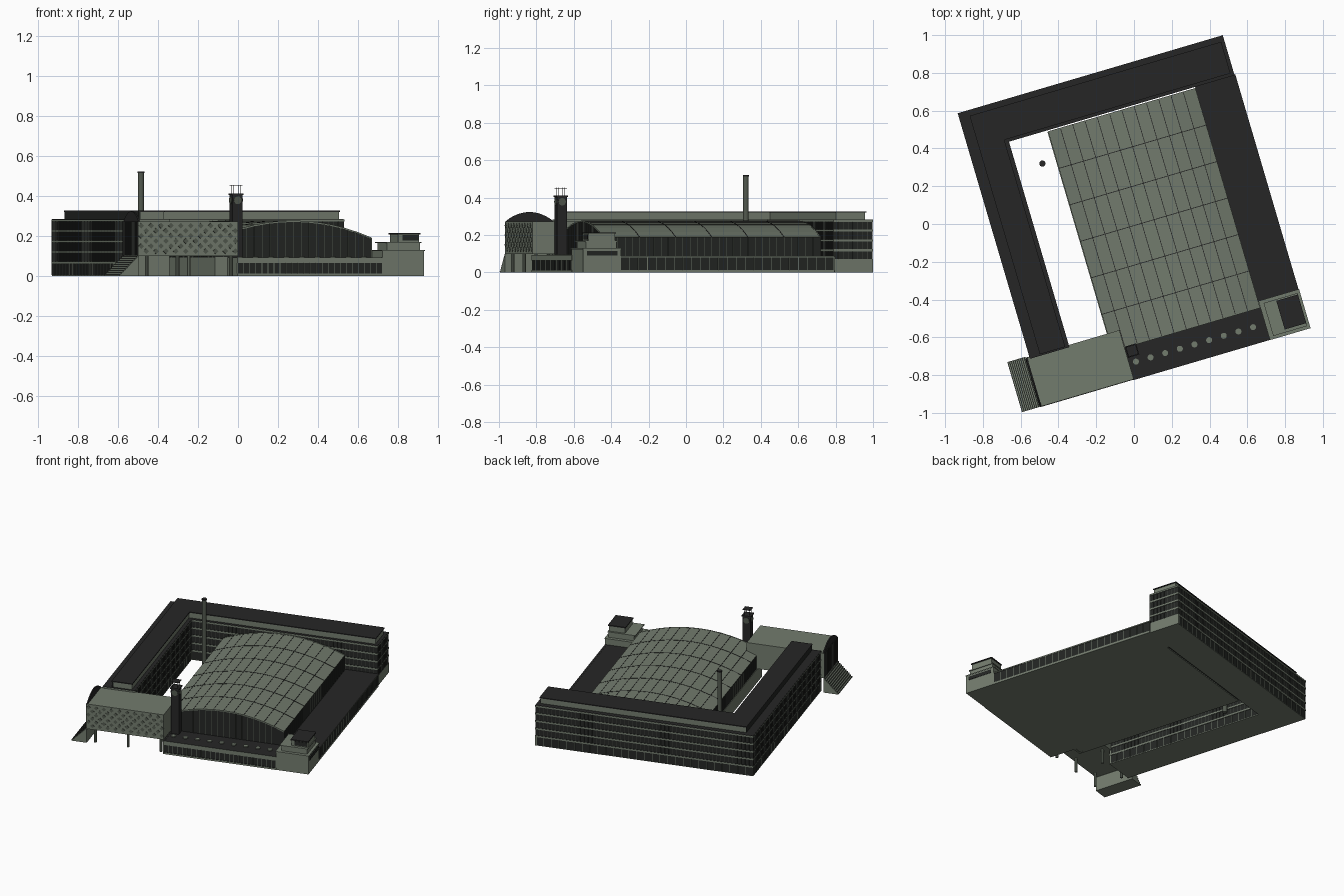
import bpy, bmesh, math
from mathutils import Matrix

old = bpy.data.objects.get("Cube")
if old:
    bpy.data.objects.remove(old)

TURN = Matrix.Rotation(math.radians(16.4), 4, 'Z')


def material(name, rgb):
    m = bpy.data.materials.new(name)
    m.use_nodes = True
    m.diffuse_color = (*rgb, 1)
    m.node_tree.nodes["Principled BSDF"].inputs["Base Color"].default_value = (*rgb, 1)
    return m


STONE = material("grey green stone", (0.17, 0.20, 0.155))
SOOT = material("weathered stone", (0.085, 0.10, 0.078))
DARK = material("dark roofing", (0.019, 0.019, 0.019))
GLASS = material("dark glass", (0.017, 0.019, 0.017))
METAL = material("window frames", (0.045, 0.05, 0.042))


def finish(name, bm, *mats):
    """Turn the part onto the site axis and link it."""
    bmesh.ops.recalc_face_normals(bm, faces=bm.faces)
    bm.transform(TURN)
    mesh = bpy.data.meshes.new(name)
    bm.to_mesh(mesh)
    bm.free()
    for m in mats:
        mesh.materials.append(m)
    ob = bpy.data.objects.new(name, mesh)
    bpy.context.collection.objects.link(ob)
    return ob


def boxes(name, mat, items, top=None):
    """Boxes given as (u0, u1, v0, v1, z0, z1), with an optional roof material."""
    bm = bmesh.new()
    for u0, u1, v0, v1, z0, z1 in items:
        mat4 = Matrix.Translation(((u0 + u1) / 2, (v0 + v1) / 2, (z0 + z1) / 2))
        mat4 = mat4 @ Matrix.Diagonal((u1 - u0, v1 - v0, z1 - z0, 1))
        bmesh.ops.create_cube(bm, size=1, matrix=mat4)
    bm.normal_update()
    if top:
        for f in bm.faces:
            f.material_index = int(f.normal.z > 0.5)
    return finish(name, bm, mat, top or mat)


def prism(name, profile, axis, a, b, mats, rule=None):
    """Extrude a (p, z) profile along u or v from a to b."""
    bm = bmesh.new()
    put = (lambda p, z: (a, p, z)) if axis == 'u' else (lambda p, z: (p, a, z))
    face = bm.faces.new([bm.verts.new(put(p, z)) for p, z in profile])
    out = bmesh.ops.extrude_face_region(bm, geom=[face])
    step = (b - a, 0, 0) if axis == 'u' else (0, b - a, 0)
    bmesh.ops.translate(bm, vec=step, verts=[g for g in out['geom'] if isinstance(g, bmesh.types.BMVert)])
    bmesh.ops.recalc_face_normals(bm, faces=bm.faces)
    bm.normal_update()
    if rule:
        for f in bm.faces:
            f.material_index = rule(f)
    return finish(name, bm, *mats)


def cylinders(name, mat, spots, r, z0, z1, n=16):
    bm = bmesh.new()
    for u, v in spots:
        bmesh.ops.create_cone(bm, cap_ends=True, segments=n, radius1=r, radius2=r, depth=z1 - z0,
                              matrix=Matrix.Translation((u, v, (z0 + z1) / 2)))
    return finish(name, bm, mat)


def posts_u(u0, u1, v, z0, z1, n, w=0.003):
    """Row of thin uprights along u on a wall at v."""
    us = [u0 + (u1 - u0) * i / n for i in range(n + 1)]
    return [(u - w / 2, u + w / 2, v - 0.002, v + 0.002, z0, z1) for u in us]


def posts_v(v0, v1, u, z0, z1, n, w=0.003):
    """Row of thin uprights along v on a wall at u."""
    vs = [v0 + (v1 - v0) * i / n for i in range(n + 1)]
    return [(u - 0.002, u + 0.002, v - w / 2, v + w / 2, z0, z1) for v in vs]


BASE = 0.003  # walls start just above the underside slab

# Office wings: left and back, joined in an L
L, R, IN = -0.727, 0.73, -0.515
FRONT, BACK, COURT = -0.526, 0.823, 0.608
wings = [(L, IN, FRONT, COURT + 0.01), (L, R, COURT, BACK)]
boxes("office_wings", GLASS, [(*w, BASE, 0.283) for w in wings], DARK)
bands = []
for z in (0.06, 0.113, 0.166, 0.219, 0.271):
    bands += [(a - 0.003, b + 0.003, c - 0.003, d + 0.003, z, z + 0.011) for a, b, c, d in wings]
boxes("floor_bands", STONE, bands, DARK)
boxes("wing_penthouse", STONE,
      [(-0.668, -0.538, FRONT + 0.01, 0.65, 0.283, 0.32), (-0.668, 0.71, 0.626, 0.79, 0.283, 0.32)], DARK)
boxes("penthouse_glazing", GLASS, [(-0.671, -0.66, FRONT + 0.008, 0.79, 0.284, 0.32)])
boxes("penthouse_roof", DARK,
      [(-0.673, -0.533, FRONT + 0.005, 0.65, 0.32, 0.326), (-0.673, 0.715, 0.621, 0.795, 0.32, 0.326)])
boxes("wing_window_frames", METAL,
      posts_v(FRONT, BACK, L, 0.07, 0.28, 50) + posts_v(FRONT, COURT, IN, 0.07, 0.28, 42)
      + posts_u(L, R, BACK, 0.07, 0.28, 54) + posts_u(IN, R, COURT, 0.07, 0.28, 46)
      + posts_v(COURT, BACK, R, 0.07, 0.28, 8) + posts_u(L, IN, FRONT, 0.07, 0.28, 8))
boxes("wing_ground_posts", STONE,
      posts_v(FRONT, BACK, L, BASE, 0.065, 26) + posts_u(L, R, BACK, BASE, 0.065, 28)
      + posts_v(FRONT, COURT, IN, BASE, 0.065, 22))
boxes("wing_end_walls", STONE,
      [(R - 0.01, R + 0.003, COURT, BACK + 0.003, 0, 0.065), (L, IN + 0.002, FRONT - 0.003, FRONT + 0.01, 0, 0.1)])

# Main hall with a shallow vaulted roof
H0, H1, HF, HB = -0.298, 0.515, -0.612, 0.596
MID, HALF = (H0 + H1) / 2, (H1 - H0) / 2
PANELS = 12


def vault_z(u):
    return 0.19 + 0.085 * (1 - ((u - MID) / HALF) ** 2)


crown = [H0 + (H1 - H0) * i / PANELS for i in range(PANELS + 1)]
arc = [(u, vault_z(u)) for u in crown]
prism("main_hall", [(H0, BASE)] + arc + [(H1, BASE)], 'v', HF, HB, (GLASS, STONE),
      lambda f: int(abs(f.normal.z) > 0.4))


def vault_strip(name, mat, v, width):
    ring = [(u, z + 0.0015) for u, z in arc] + [(u, z - 0.006) for u, z in reversed(arc)]
    prism(name, ring, 'v', v - width / 2, v + width / 2, (mat,))


for i in range(1, 6):
    vault_strip("vault_cross_seam", DARK, HF + (HB - HF) * i / 6, 0.004)
for v in (HF, HB):
    vault_strip("vault_edge_trim", STONE, v, 0.006)
boxes("vault_long_seams", DARK,
      [(u - 0.0018, u + 0.0018, HF, HB, vault_z(u) - 0.004, vault_z(u) + 0.0015) for u in crown[1:-1]])
mullions = []
for i in range(21):
    u = H0 + (H1 - H0) * i / 20
    for v in (HF, HB):
        mullions.append((u - 0.0012, u + 0.0012, v - 0.002, v + 0.002, 0.09, vault_z(u) - 0.004))
for u in (H0, H1):
    mullions += posts_v(HF, HB, u, 0.085, 0.188, 30, 0.0025)
boxes("hall_mullions", SOOT, mullions)
boxes("hall_court_plinth", STONE,
      [(H0 - 0.004, H0 + 0.01, HF, HB, 0, 0.095), (H0 - 0.004, -0.23, HF - 0.004, HF + 0.01, 0, 0.095)])

# Low front block and right wing, with dark coping on top of the trim
F = -0.788
boxes("front_block", GLASS, [(-0.233, 0.525, F, HF, BASE, 0.09)], DARK)
boxes("front_block_trim", STONE,
      [(-0.236, 0.525, F - 0.004, F + 0.006, 0.064, 0.092), (-0.236, 0.525, F - 0.004, F + 0.006, 0, 0.012),
       (-0.237, -0.227, F, -0.5, 0, 0.092)] + posts_u(-0.233, 0.52, F, 0.01, 0.07, 24), DARK)
cylinders("front_skylights", STONE, [(-0.196 + 0.0808 * i, -0.702) for i in range(9)], 0.016, 0.08, 0.097)
W = 0.735
boxes("right_wing", GLASS, [(H1, W, -0.58, COURT + 0.005, BASE, 0.086)], DARK)
boxes("right_wing_trim", STONE,
      [(W - 0.01, W + 0.003, -0.58, COURT, 0, 0.014), (W - 0.01, W + 0.003, -0.58, COURT, 0.079, 0.087)]
      + posts_v(-0.58, COURT, W, 0.01, 0.082, 24), DARK)

# Stepped corner pavilion
boxes("corner_pavilion", STONE,
      [(0.52, 0.738, -0.79, -0.58, 0, 0.124), (0.55, 0.722, -0.77, -0.6, 0.12, 0.166),
       (0.613, 0.722, -0.756, -0.608, 0.166, 0.208)])
boxes("pavilion_slabs", STONE,
      [(0.517, 0.741, -0.793, -0.577, 0.124, 0.13), (0.54, 0.727, -0.777, -0.595, 0.164, 0.17)])
boxes("pavilion_top_roof", DARK, [(0.608, 0.727, -0.761, -0.603, 0.207, 0.214)])
boxes("pavilion_windows", GLASS,
      [(0.635, 0.718, -0.759, -0.75, 0.176, 0.204), (0.73, 0.741, -0.77, -0.6, 0.09, 0.114)])

# Raised entrance hall on pillars, glazed at its outer end
E0, E1, EF, EB = -0.75, -0.233, -0.788, -0.517
boxes("entrance_hall", STONE, [(E0, E1, EF, EB, 0.098, 0.272)])
boxes("entrance_end_glazing", GLASS, [(E0 - 0.004, E0 + 0.002, EF + 0.006, EB - 0.006, 0.102, 0.272)])
boxes("entrance_end_frames", METAL, posts_v(EF + 0.01, EB - 0.01, E0 - 0.004, 0.102, 0.27, 9))
prism("entrance_end_gable",
      [(EF + (EB - EF) * i / 12, 0.27 + 0.053 * math.sin(math.pi * i / 12) ** 0.8 if 0 < i < 12 else 0.27)
       for i in range(13)], 'u', E0, E0 + 0.008, (DARK,))
bm = bmesh.new()
ROWS, COLS = 6, 20
for r in range(ROWS):
    for c in range(COLS):
        if (r + c) % 2:
            u, z = E0 + (E1 - E0) * (c + 0.5) / COLS, 0.123 + 0.0255 * r
            m = Matrix.Translation((u, EF, z)) @ Matrix.Rotation(math.pi / 4, 4, 'Y')
            bmesh.ops.create_cube(bm, size=1, matrix=m @ Matrix.Diagonal((0.02, 0.004, 0.02, 1)))
finish("entrance_diamond_panels", bm, SOOT)
cylinders("entrance_pillars", STONE,
          [(u, v) for u in (-0.7, -0.48, -0.26) for v in (-0.76, -0.56)], 0.009, 0, 0.1, 10)

# Broad side stair up to the entrance
N = 10
steps = [(-0.849 + 0.1 * i / N, -0.849 + 0.1 * (i + 1) / N, EF, -0.512, 0, 0.1 * (i + 0.8) / N) for i in range(N)]
boxes("entrance_stair", STONE, steps)
boxes("stair_nosings", METAL, [(s[0] - 0.001, s[0] + 0.0035, s[2], s[3], s[5] - 0.003, s[5] + 0.001) for s in steps])

# Clock tower
TU, TV, T = -0.199, -0.64, 0.027
boxes("clock_tower", DARK, [(TU - T, TU + T, TV - T, TV + T, BASE, 0.405)])
boxes("tower_cap", DARK, [(TU - 0.031, TU + 0.031, TV - 0.031, TV + 0.031, 0.404, 0.412)])
bm = bmesh.new()
for k in range(4):
    m = Matrix.Translation((TU, TV, 0.378)) @ Matrix.Rotation(k * math.pi / 2, 4, 'Z')
    m = m @ Matrix.Translation((0, -T, 0)) @ Matrix.Rotation(math.pi / 2, 4, 'X')
    bmesh.ops.create_cone(bm, cap_ends=True, segments=20, radius1=0.02, radius2=0.02, depth=0.006, matrix=m)
finish("clock_faces", bm, SOOT)
cylinders("tower_lantern_posts", METAL,
          [(TU + a * 0.018, TV + b * 0.018) for a in (-1, 1) for b in (-1, 1)], 0.0013, 0.41, 0.454, 6)
boxes("tower_lantern_roof", DARK, [(TU - 0.027, TU + 0.027, TV - 0.027, TV + 0.027, 0.449, 0.451)])

# Chimney in the courtyard
CH = [(-0.375, 0.444)]
chimney = cylinders("chimney", SOOT, CH, 0.015, 0, 0.515, 20)
cylinders("chimney_cap", DARK, CH, 0.0165, 0.513, 0.521, 20)
for ob in bpy.context.collection.objects:
    ob.select_set(ob.name.startswith(("chimney", "entrance_pillars")))
bpy.context.view_layer.objects.active = chimney
bpy.ops.object.shade_smooth_by_angle()

# Ground slab closing the underside of the built areas
boxes("ground_slab", STONE,
      [(L, IN, FRONT, COURT, 0, 0.005), (L, R, COURT, BACK, 0, 0.005),
       (H0, W, -0.58, HB, 0, 0.005), (H1, W, HB, COURT, 0, 0.005), (-0.233, W, F, -0.58, 0, 0.005)])
